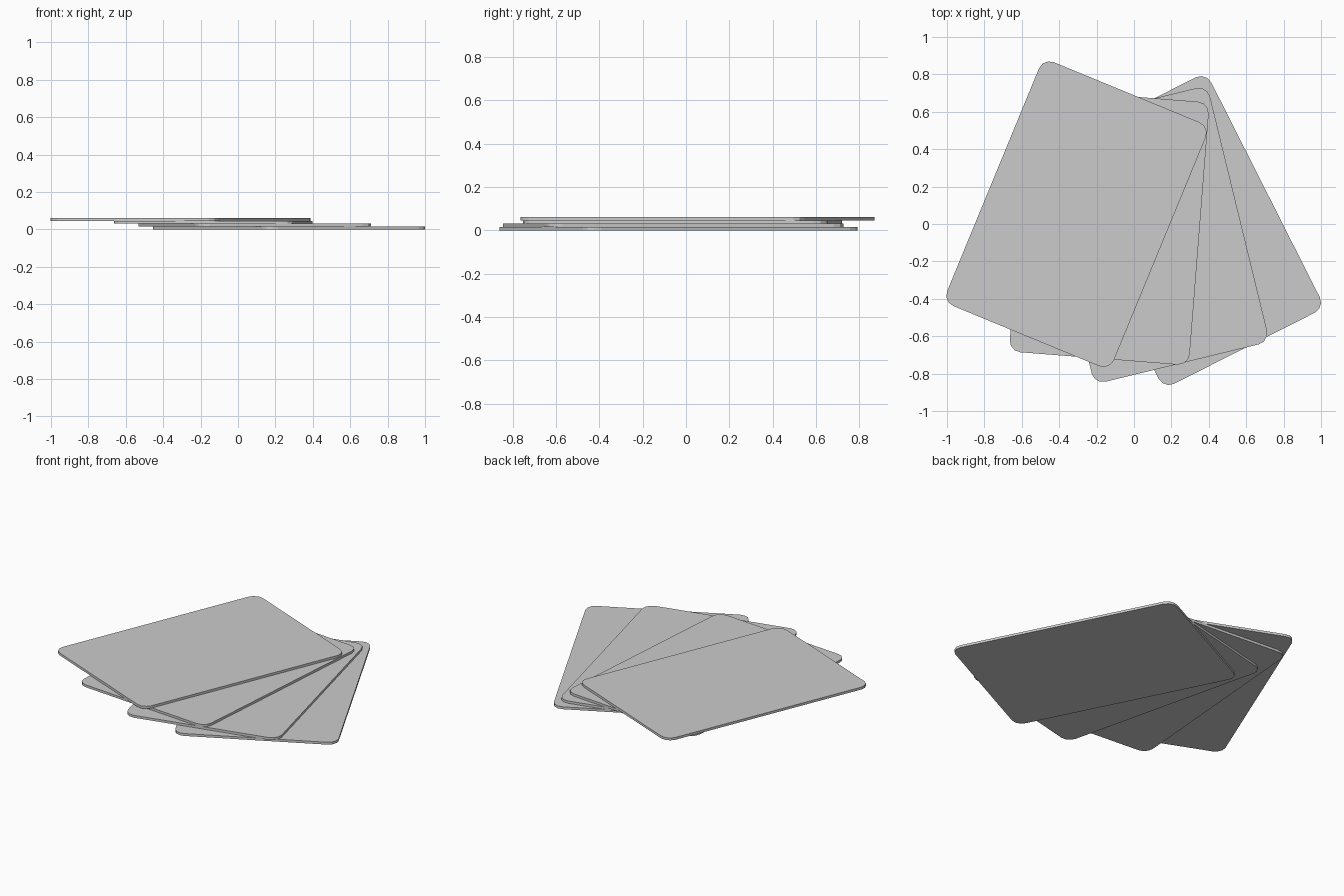
import bpy
import bmesh
from math import radians
from mathutils import Matrix

cube = bpy.data.objects.get("Cube")
if cube:
    bpy.data.objects.remove(cube, do_unlink=True)

WIDTH, HEIGHT, THICK, PITCH = 0.965, 1.41, 0.0155, 0.0152
CORNER = 0.061

# One plain grey card stock
grey = bpy.data.materials.new("card_grey")
grey.use_nodes = True
colour = (0.6, 0.6, 0.6, 1)
grey.diffuse_color = colour
grey.node_tree.nodes["Principled BSDF"].inputs["Base Color"].default_value = colour


def make_card(name, x, y, z, angle):
    """Flat card with rounded corners, resting at height z."""
    bm = bmesh.new()
    bmesh.ops.create_cube(bm, size=1, matrix=Matrix.Diagonal((WIDTH, HEIGHT, THICK, 1)))
    uprights = [e for e in bm.edges
                if abs(e.verts[0].co.z - e.verts[1].co.z) > THICK / 2]
    bmesh.ops.bevel(bm, geom=uprights, offset=CORNER, segments=3,
                    profile=0.5, affect='EDGES')
    mesh = bpy.data.meshes.new(name)
    bm.to_mesh(mesh)
    bm.free()
    mesh.materials.append(grey)
    card = bpy.data.objects.new(name, mesh)
    card.location = (x, y, z + THICK / 2)
    card.rotation_euler.z = radians(angle)
    bpy.context.collection.objects.link(card)


# Fanned stack, lowest card first: name, centre, turn
fan = [
    ("bottom_card", 0.2725, -0.035, 26.8),
    ("lower_middle_card", 0.09, -0.0585, 13.7),
    ("upper_middle_card", -0.1325, -0.016, -4.5),
    ("top_card", -0.3075, 0.0525, -22.4),
]
for level, (name, x, y, angle) in enumerate(fan):
    make_card(name, x, y, level * PITCH, angle)
